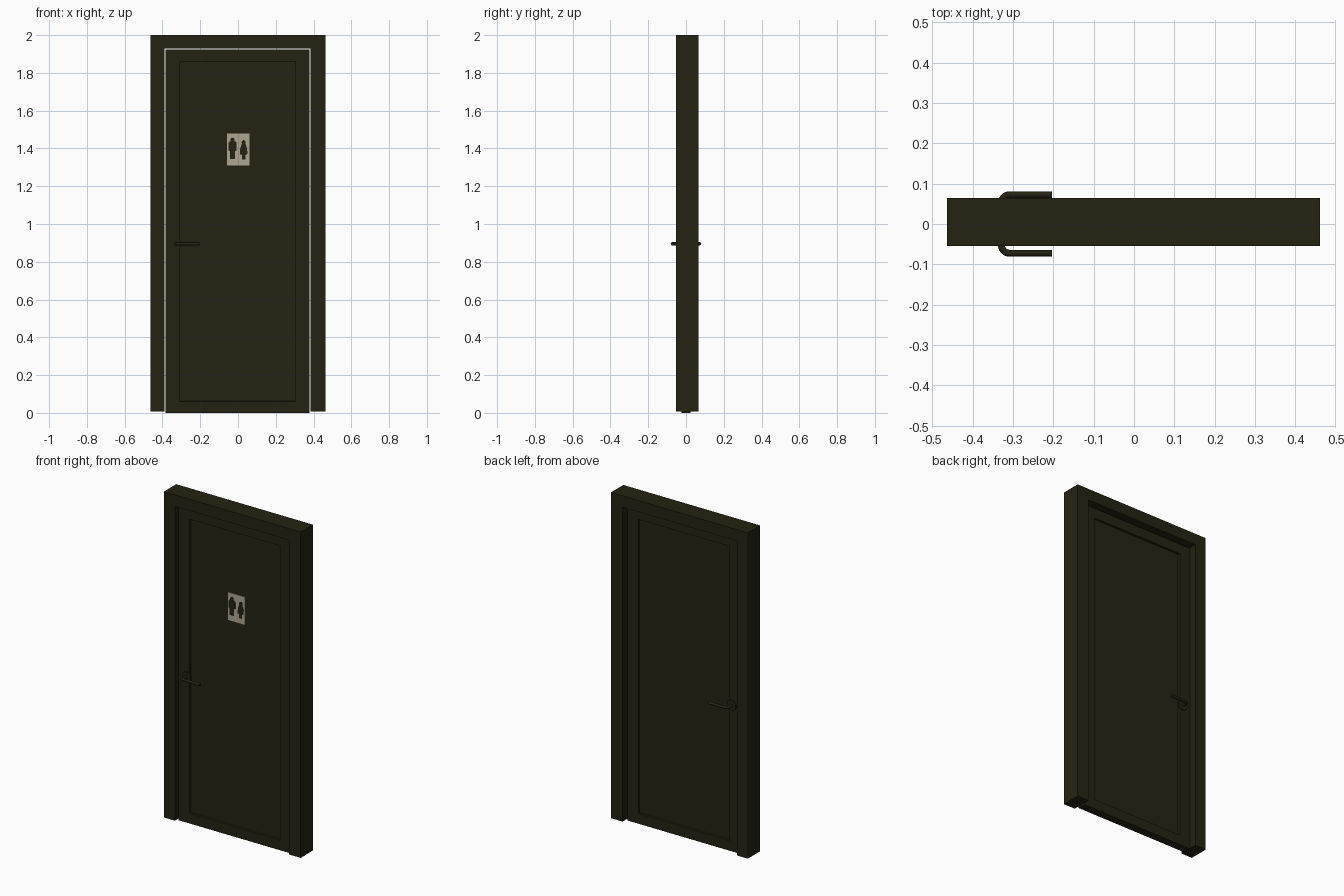
import bpy, bmesh, math
from mathutils import Vector

if "Cube" in bpy.data.objects:
    bpy.data.objects.remove(bpy.data.objects["Cube"])


def material(name, rgb):
    m = bpy.data.materials.new(name)
    m.diffuse_color = (*rgb, 1)
    m.use_nodes = True
    m.node_tree.nodes["Principled BSDF"].inputs["Base Color"].default_value = m.diffuse_color
    return m


DARK = material("dark olive brown", (0.018, 0.0165, 0.006))
PALE = material("pale sign beige", (0.42, 0.38, 0.28))


def finish(bm, name, mat):
    bmesh.ops.recalc_face_normals(bm, faces=bm.faces)
    me = bpy.data.meshes.new(name)
    bm.to_mesh(me)
    bm.free()
    ob = bpy.data.objects.new(name, me)
    bpy.context.collection.objects.link(ob)
    me.materials.append(mat)
    return ob


def plate(name, outline, y0, y1, mat):
    """Extrude an x-z outline from y0 to y1."""
    bm = bmesh.new()
    face = bm.faces.new([bm.verts.new((x, y0, z)) for x, z in outline])
    new = bmesh.ops.extrude_face_region(bm, geom=[face])["geom"]
    bmesh.ops.translate(bm, vec=(0, y1 - y0, 0),
                        verts=[v for v in new if isinstance(v, bmesh.types.BMVert)])
    return finish(bm, name, mat)


def rect(x0, x1, z0, z1):
    return [(x0, z0), (x1, z0), (x1, z1), (x0, z1)]


def smooth(ob):
    bpy.ops.object.select_all(action='DESELECT')
    ob.select_set(True)
    bpy.context.view_layer.objects.active = ob
    bpy.ops.object.shade_smooth_by_angle(angle=math.radians(40))


# Door frame: one U-shaped outline around the opening
L, R, OL, OR, TOP, BOT = -0.464, 0.462, -0.389, 0.384, 1.93, 0.007
plate("door_frame", [(L, BOT), (OL, BOT), (OL, TOP), (OR, TOP), (OR, BOT),
                     (R, BOT), (R, 2.0), (L, 2.0)], -0.054, 0.065, DARK)

# Door leaf with a recessed panel on both sides
leaf = plate("door_leaf", rect(-0.384, 0.379, 0, 1.923), -0.025, 0.025, DARK)
bm = bmesh.new()
bm.from_mesh(leaf.data)
bm.normal_update()
for f in [f for f in bm.faces if abs(f.normal.y) > 0.9]:
    bmesh.ops.inset_region(bm, faces=[f], thickness=0.104)
    for v in f.verts:
        v.co.z += 0.012 if v.co.z > 1 else -0.012
    bmesh.ops.inset_individual(bm, faces=[f], thickness=0.002, depth=-0.012)
bm.to_mesh(leaf.data)
bm.free()

# Washroom sign with two figures
plate("sign_plate", rect(-0.057, 0.060, 1.31, 1.48), -0.0165, -0.012, PALE)
FIG_Y = (-0.0185, -0.016)


def figure(name, cx, half, head_z, head_r):
    """Mirror a half outline about cx; add a round head."""
    pts = [(cx + x, z) for x, z in half] + [(cx - x, z) for x, z in reversed(half)]
    plate(name + "_body", pts, *FIG_Y, DARK)
    plate(name + "_head", [(cx + head_r * math.cos(i * math.pi / 6),
                            head_z + head_r * math.sin(i * math.pi / 6))
                           for i in range(12)], *FIG_Y, DARK)


figure("man", -0.029, [(0.014, 1.345), (0.014, 1.385), (0.022, 1.39), (0.022, 1.43),
                       (0.016, 1.438)], 1.445, 0.012)
figure("woman", 0.030, [(0.009, 1.342), (0.009, 1.365), (0.020, 1.37), (0.018, 1.40),
                        (0.010, 1.425)], 1.433, 0.011)

# Lever handles and rosettes on both sides
HX, HZ, TR, BEND = -0.329, 0.895, 0.0085, 0.02
for side, label in ((-1, "front"), (1, "back")):
    yo = 0.0725
    path = [Vector((HX, 0.022, HZ))]
    for i in range(7):
        a = math.pi / 2 * i / 6
        path.append(Vector((HX + BEND * (1 - math.cos(a)),
                            yo - BEND * (1 - math.sin(a)), HZ)))
    path.append(Vector((-0.204, yo, HZ)))
    cu = bpy.data.curves.new(label + "_handle", 'CURVE')
    cu.dimensions = '3D'
    cu.bevel_depth = TR
    cu.bevel_resolution = 4
    cu.use_fill_caps = True
    sp = cu.splines.new('POLY')
    sp.points.add(len(path) - 1)
    for p, q in zip(sp.points, path):
        p.co = (q.x, q.y * side, q.z, 1)
    ob = bpy.data.objects.new(label + "_handle", cu)
    bpy.context.collection.objects.link(ob)
    bpy.ops.object.select_all(action='DESELECT')
    ob.select_set(True)
    bpy.context.view_layer.objects.active = ob
    bpy.ops.object.convert(target='MESH')
    ob = bpy.context.view_layer.objects.active
    ob.data.materials.clear()
    ob.data.materials.append(DARK)
    smooth(ob)
    disc = [(HX + 0.03 * math.cos(i * math.pi / 12), HZ + 0.03 * math.sin(i * math.pi / 12))
            for i in range(24)]
    smooth(plate(label + "_rosette", disc, side * 0.022, side * 0.032, DARK))
